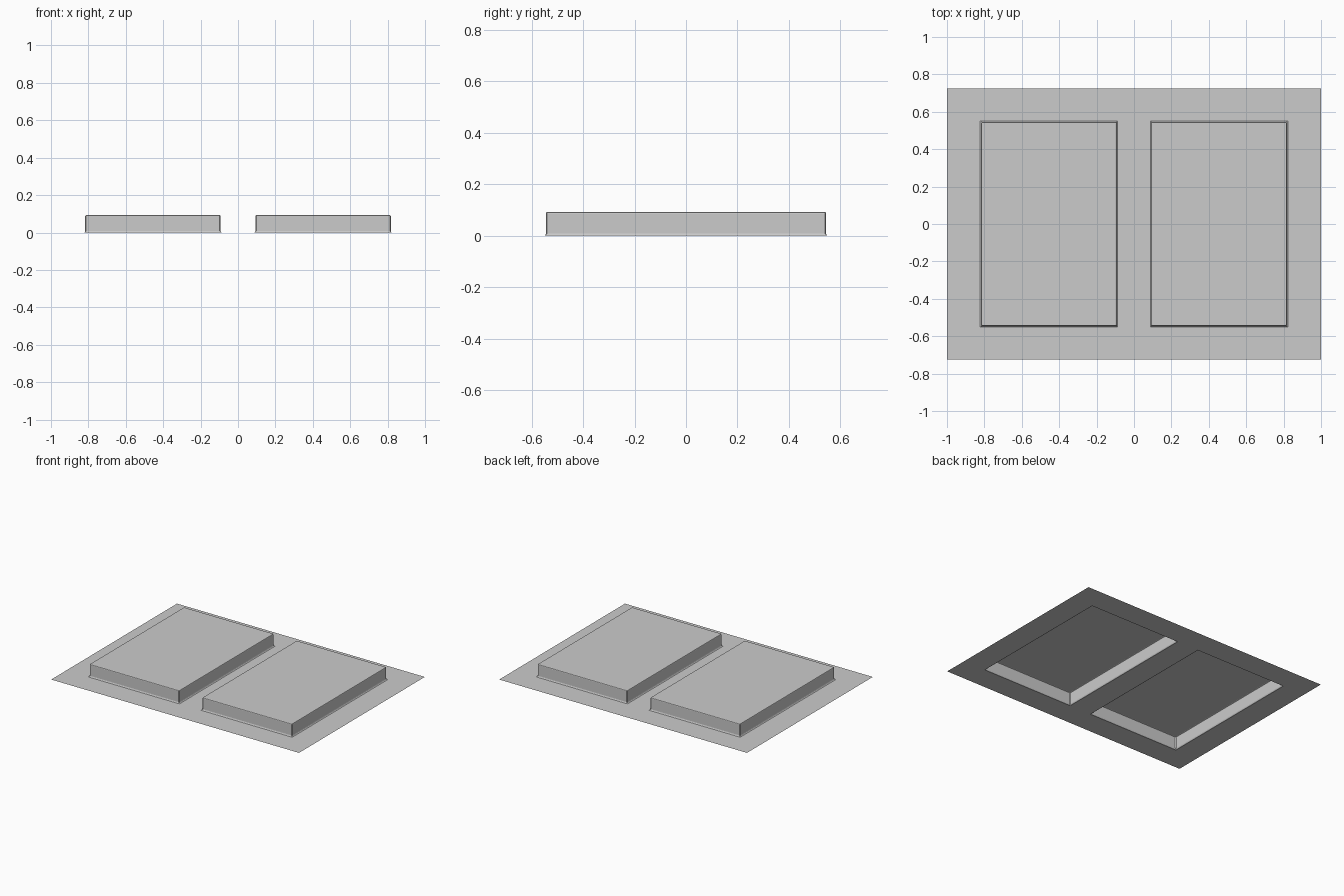
import bpy, bmesh

if "Cube" in bpy.data.objects:
    bpy.data.objects.remove(bpy.data.objects["Cube"])

# panel footprint (right-hand one) and sheet half sizes
X0, X1, Y = 0.087, 0.823, 0.551
SX, SY = 1.0, 0.725


def make_object(name, bm):
    bmesh.ops.remove_doubles(bm, verts=bm.verts, dist=0.0005)
    mesh = bpy.data.meshes.new(name)
    bm.to_mesh(mesh)
    bm.free()
    obj = bpy.data.objects.new(name, mesh)
    bpy.context.collection.objects.link(obj)
    return obj


def ring(bm, inset, z, c):
    """Rectangle with corners cut by c."""
    a, b, y = X0 + inset, X1 - inset, Y - inset
    pts = [(a + c, -y), (b - c, -y), (b, -y + c), (b, y - c),
           (b - c, y), (a + c, y), (a, y - c), (a, -y + c)]
    return [bm.verts.new((px, py, z)) for px, py in pts]


# flat backing sheet, open beneath each panel
bm = bmesh.new()
xs = [-SX, -X1, -X0, X0, X1, SX]
ys = [-SY, -Y, Y, SY]
for i in range(5):
    for j in range(3):
        if j == 1 and i in (1, 3):
            continue
        corners = [(xs[i], ys[j]), (xs[i + 1], ys[j]),
                   (xs[i + 1], ys[j + 1]), (xs[i], ys[j + 1])]
        bm.faces.new([bm.verts.new((x, y, 0)) for x, y in corners])
make_object("backing_sheet", bm)

# hollow raised panel: flared foot, straight wall, bevelled rim, flat top
bm = bmesh.new()
profile = [(0.0, 0.0, 0.0), (0.004, 0.003, 0.002), (0.006, 0.009, 0.005),
           (0.006, 0.087, 0.005), (0.0075, 0.091, 0.0045), (0.0115, 0.093, 0.002)]
rings = [ring(bm, *p) for p in profile]
for lo, hi in zip(rings, rings[1:]):
    for k in range(8):
        n = (k + 1) % 8
        bm.faces.new((lo[k], lo[n], hi[n], hi[k]))
bm.faces.new(rings[-1])
panels = make_object("raised_panels", bm)

# second panel mirrored across the middle
mirror = panels.modifiers.new("Mirror", 'MIRROR')
mirror.use_axis[0] = True
mirror.use_mirror_merge = False
